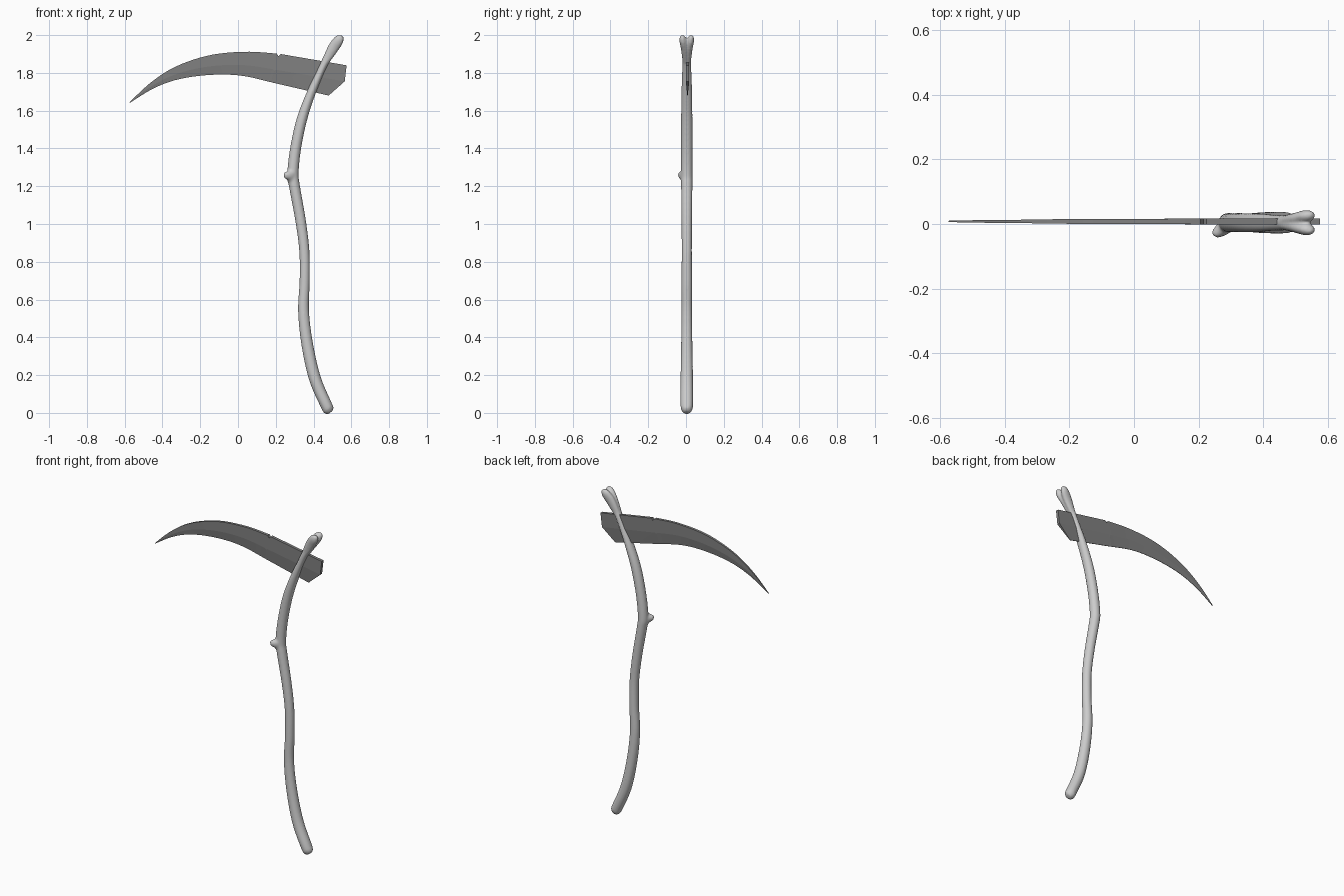
import bpy, bmesh, math
from mathutils import Vector

if "Cube" in bpy.data.objects:
    bpy.data.objects.remove(bpy.data.objects["Cube"])

YC = 0.004  # depth offset of the handle axis


def catmull(pts, steps):
    """Smooth a list of equal-length tuples with a Catmull-Rom spline."""
    p = [pts[0]] + list(pts) + [pts[-1]]
    out = []
    for i in range(1, len(p) - 2):
        for s in range(steps):
            t = s / steps
            out.append([0.5 * (2 * b + (c - a) * t + (2 * a - 5 * b + 4 * c - d) * t * t
                               + (3 * b - a - 3 * c + d) * t ** 3)
                        for a, b, c, d in zip(p[i - 1], p[i], p[i + 1], p[i + 2])])
    out.append(list(pts[-1]))
    return out


def tube(bm, pts, steps=6, sides=20):
    """Capped tube through (x, y, z, in-plane radius, depth radius) points."""
    path = catmull(pts, steps)
    rings = []
    for i, (x, y, z, r, ry) in enumerate(path):
        a = Vector(path[max(i - 1, 0)][:3])
        b = Vector(path[min(i + 1, len(path) - 1)][:3])
        tan = (b - a).normalized()
        side = Vector((0, 1, 0)).cross(tan).normalized()
        depth = tan.cross(side)
        rings.append([bm.verts.new(Vector((x, y, z))
                      + side * r * math.cos(2 * math.pi * k / sides)
                      + depth * ry * math.sin(2 * math.pi * k / sides))
                      for k in range(sides)])
    for lo, hi in zip(rings, rings[1:]):
        for k in range(sides):
            n = (k + 1) % sides
            bm.faces.new((lo[k], lo[n], hi[n], hi[k]))
    bm.faces.new(rings[0][::-1])
    bm.faces.new(rings[-1])


def finish(name, bm, shade):
    bmesh.ops.recalc_face_normals(bm, faces=bm.faces)
    me = bpy.data.meshes.new(name)
    bm.to_mesh(me)
    bm.free()
    mat = bpy.data.materials.new(name + "_grey")
    mat.diffuse_color = (shade, shade, shade, 1)
    mat.use_nodes = True
    mat.node_tree.nodes["Principled BSDF"].inputs["Base Color"].default_value = mat.diffuse_color
    me.materials.append(mat)
    ob = bpy.data.objects.new(name, me)
    bpy.context.collection.objects.link(ob)
    return ob


# Handle: bent branch (x, z, in-plane radius, depth radius)
bm = bmesh.new()
shaft = [(.490, .003, .016, .015), (.482, .014, .028, .026), (.468, .04, .031, .033),
         (.408, .18, .032, .033), (.367, .36, .031, .030), (.347, .54, .029, .028),
         (.353, .70, .027, .028), (.351, .86, .027, .027), (.331, 1.02, .028, .028),
         (.299, 1.20, .029, .030), (.291, 1.27, .030, .030), (.305, 1.40, .029, .030),
         (.337, 1.55, .028, .030), (.382, 1.68, .024, .029), (.434, 1.80, .020, .025),
         (.470, 1.875, .021, .024), (.497, 1.925, .021, .020)]
tube(bm, [(x, YC, z, r, d) for x, z, r, d in shaft])

# Forked tip: two rounded prongs
for s in (-1, 1):
    tube(bm, [(.463, YC + s * .008, 1.86, .020, .014),
              (.503, YC + s * .012, 1.93, .029, .019),
              (.532, YC + s * .020, 1.972, .027, .019),
              (.545, YC + s * .023, 1.991, .017, .013),
              (.548, YC + s * .023, 1.998, .006, .005)])

# Branch stub, flaring into the shaft
tube(bm, [(.298, YC, 1.255, .075, .024), (.284, -.006, 1.255, .055, .024),
          (.272, -.016, 1.257, .032, .022), (.260, -.025, 1.258, .022, .018),
          (.250, -.032, 1.259, .016, .013), (.246, -.036, 1.259, .007, .006)])
handle = finish("handle", bm, .6)
m = handle.modifiers.new("fuse", 'REMESH')
m.mode = 'VOXEL'
m.voxel_size = .006
m.use_smooth_shade = True
m = handle.modifiers.new("soften", 'SMOOTH')
m.factor = .5
m.iterations = 3

# Blade: stations from tip to butt (spine x, spine z, edge x, edge z, half thickness)
curve = [(-.574, 1.644, -.571, 1.642, .002), (-.475, 1.738, -.455, 1.714, .004),
         (-.36, 1.818, -.335, 1.761, .005), (-.23, 1.872, -.20, 1.785, .007),
         (-.10, 1.902, -.06, 1.791, .008), (.06, 1.912, .05, 1.780, .008),
         (.205, 1.902, .165, 1.753, .009)]
stations = catmull(curve, 4)
stations += [[.215, 1.888, .175, 1.751, .009], [.225, 1.900, .185, 1.748, .009],
             [.575, 1.840, .48, 1.680, .009]]
bm = bmesh.new()
BY = .008
rows = []
for i, (sx, sz, ex, ez, h) in enumerate(stations):
    rx, rz = sx + (ex - sx) * .55, sz + (ez - sz) * .55
    if i == len(stations) - 1:
        rx, rz = .565, 1.755
    rows.append([bm.verts.new(c) for c in (
        (sx, BY - h, sz), (rx, BY - h, rz), (ex, BY - .0012, ez),
        (ex, BY + .0012, ez), (rx, BY + h, rz), (sx, BY + h, sz))])
for a, b in zip(rows, rows[1:]):
    for k in range(6):
        n = (k + 1) % 6
        bm.faces.new((a[k], a[n], b[n], b[k]))
bm.faces.new(rows[0][::-1])
e = rows[-1]
bm.faces.new((e[0], e[1], e[4], e[5]))
bm.faces.new((e[1], e[2], e[3], e[4]))
blade = finish("blade", bm, .22)
bpy.context.view_layer.objects.active = blade
blade.select_set(True)
bpy.ops.object.shade_smooth_by_angle(angle=math.radians(3))
